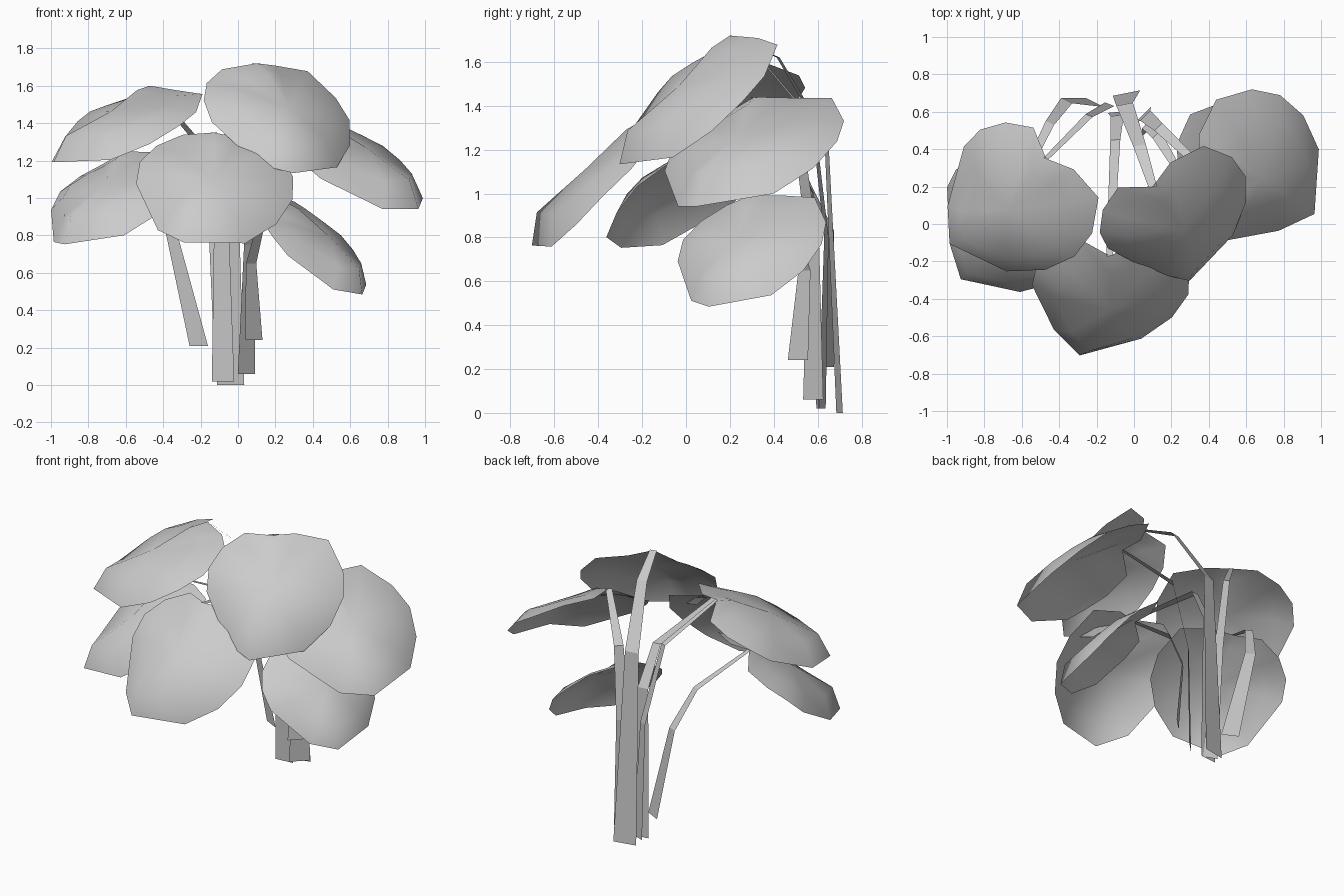
import bpy
import bmesh
from mathutils import Vector

cube = bpy.data.objects.get("Cube")
if cube:
    bpy.data.objects.remove(cube, do_unlink=True)

grey = bpy.data.materials.new("plain_grey")
grey.use_nodes = True
colour = (0.6, 0.6, 0.6, 1)
grey.diffuse_color = colour
grey.node_tree.nodes["Principled BSDF"].inputs["Base Color"].default_value = colour

# Leaf outline: distance along the midrib, distance to the side, height
OUTLINE = [
    (0, 0, 0), (-.05, .14, -.06), (-.04, .34, -.08), (.14, .46, -.09),
    (.31, .49, -.08), (.5, .44, -.08), (.68, .31, -.07), (.8, 0, -.01),
    (.69, -.16, -.07), (.38, -.34, -.08), (.23, -.35, -.07),
    (.09, -.29, -.08), (-.02, -.17, -.08),
]
LEAF_LENGTH = 0.8
LEAF_CENTRE = Vector((.36, .07, .05))


def finish(name, bm, smooth):
    """Turn a bmesh into a named, coloured object."""
    mesh = bpy.data.meshes.new(name)
    bm.to_mesh(mesh)
    bm.free()
    mesh.materials.append(grey)
    for polygon in mesh.polygons:
        polygon.use_smooth = smooth
    obj = bpy.data.objects.new(name, mesh)
    bpy.context.collection.objects.link(obj)
    return obj


def make_leaf(name, notch, tip, side):
    """Domed round leaf whose rim droops most strongly at the tip."""
    notch, tip = Vector(notch), Vector(tip)
    along = (tip - notch).normalized()
    side = Vector(side)
    side = (side - along * side.dot(along)).normalized()
    up = along.cross(side)
    size = (tip - notch).length / LEAF_LENGTH

    def place(p):
        return notch + size * (along * p[0] + side * p[1] + up * p[2])

    bm = bmesh.new()
    rim = [bm.verts.new(place(p)) for p in OUTLINE]
    inner = []
    for p in OUTLINE:
        middle = LEAF_CENTRE.lerp(Vector(p), 0.7)
        middle.z += 0.02 + 0.06 * max(p[0], 0)
        inner.append(bm.verts.new(place(middle)))
    centre = bm.verts.new(place(LEAF_CENTRE))
    for i in range(len(rim)):
        j = (i + 1) % len(rim)
        bm.faces.new((rim[i], rim[j], inner[j], inner[i]))
        bm.faces.new((inner[i], inner[j], centre))
    bmesh.ops.recalc_face_normals(bm, faces=bm.faces)
    bm.faces.ensure_lookup_table()
    if bm.faces[1].normal.dot(up) < 0:
        bmesh.ops.reverse_faces(bm, faces=bm.faces)
    finish(name, bm, True)


def make_stem(name, path, side, width):
    """Flat tapering strip that bends towards its leaf."""
    side = Vector(side).normalized()
    tapers = (1, .6, .45, .3)
    bm = bmesh.new()
    rows = []
    for point, taper in zip(path, tapers):
        half = side * width * taper / 2
        rows.append([bm.verts.new(Vector(point) + s * half) for s in (-1, 1)])
    for low, high in zip(rows, rows[1:]):
        bm.faces.new((low[0], low[1], high[1], high[0]))
    finish(name, bm, False)


# Each plant part: leaf tip and side direction, stem path, strip side and width
PARTS = {
    "front": ((-.29, -.71, .77), (.98, -.12, -.17),
              [(-.08, .6, .02), (-.09, .58, 1), (-.1, .45, 1.25), (-.13, -.17, 1.35)],
              (1, .1, 0), .12),
    "top": ((.3, -.31, 1.14), (.91, .41, -.05),
            [(-.04, .7, 0), (-.05, .64, 1.25), (.03, .42, 1.62), (.1, .2, 1.72)],
            (1, .2, 0), .15),
    "upper_right": ((-.99, -.11, 1.2), (.53, -.78, -.05),
                    [(-.08, .62, .02), (-.13, .64, .8), (-.24, .58, 1.33), (-.47, .35, 1.6)],
                    (1, -.4, 0), .09),
    "lower_right": ((-.93, -.3, .76), (.79, -.58, .05),
                    [(-.21, .65, .21), (-.36, .66, .83), (-.45, .54, 1.08), (-.61, .21, 1.25)],
                    (1, -.5, 0), .11),
    "upper_left": ((.97, .05, .95), (.47, .89, .1),
                   [(.045, .58, .06), (.06, .58, .75), (.13, .52, 1.2), (.35, .31, 1.44)],
                   (1, 1, 0), .13),
    "lower_left": ((.67, .1, .49), (.42, .87, .06),
                   [(.085, .51, .24), (.07, .54, .65), (.12, .48, .85), (.235, .29, .99)],
                   (1, 1, 0), .13),
}

for name, (tip, leaf_side, path, stem_side, width) in PARTS.items():
    make_leaf(name + "_leaf", path[-1], tip, leaf_side)
    make_stem(name + "_stem", path, stem_side, width)
